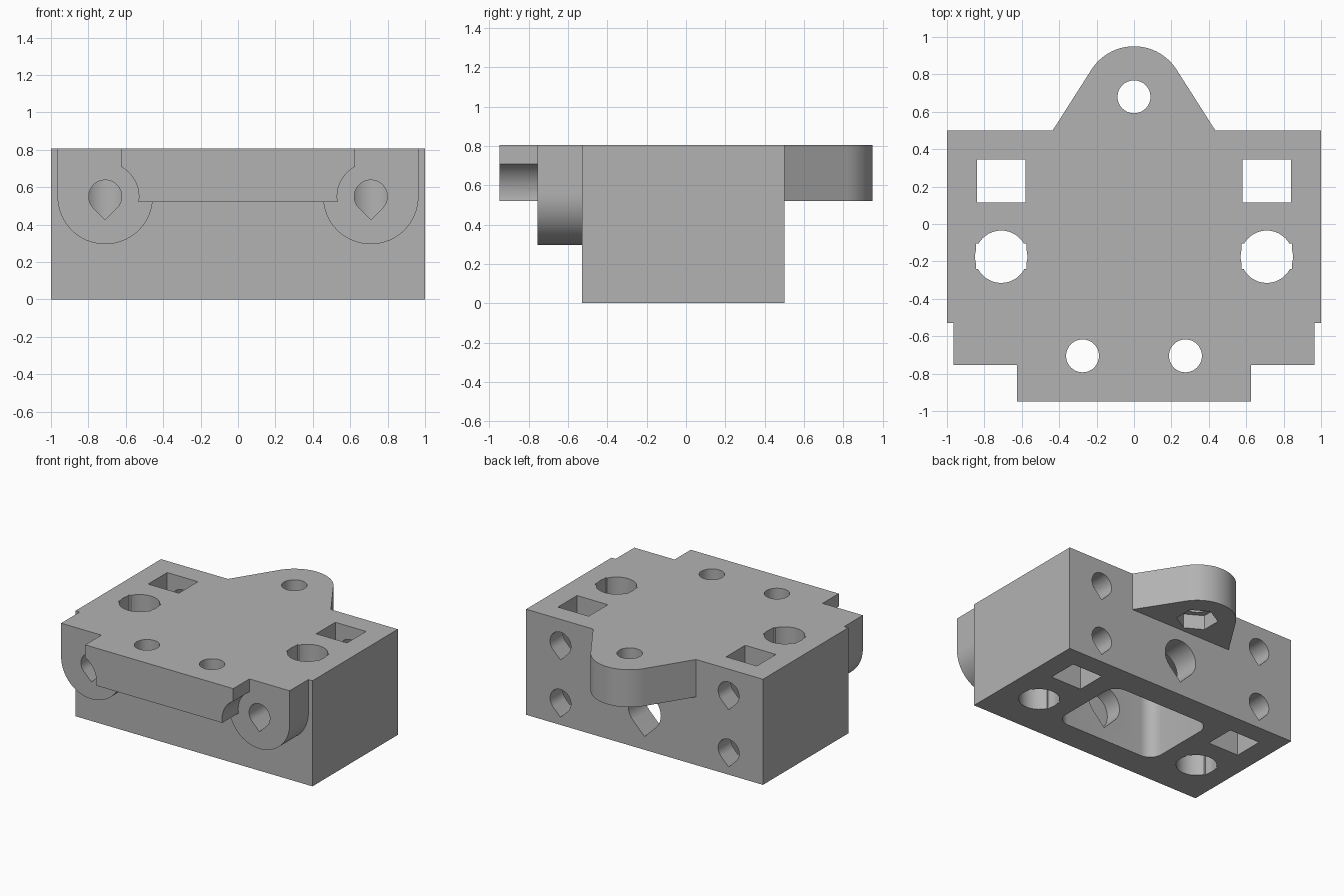
import bpy, bmesh
from math import sin, cos, pi, radians
from mathutils import Vector

cube = bpy.data.objects.get("Cube")
if cube:
    bpy.data.objects.remove(cube, do_unlink=True)

TOP = 0.806
SHELF = 0.52          # underside of the front plate and rear lug
SCREW = 0.088
BOSS = (0.71, 0.55)   # x, z of the front bosses
LUG_Y = 0.68
FRONT = -0.95

grey = bpy.data.materials.new("plastic_grey")
grey.use_nodes = True
grey.diffuse_color = (0.45, 0.45, 0.45, 1)
grey.node_tree.nodes["Principled BSDF"].inputs["Base Color"].default_value = grey.diffuse_color


def arc(cx, cy, r, start=0, end=360, steps=48):
    """Points on an arc; a full circle drops its repeated end point."""
    count = steps if end - start == 360 else steps + 1
    angles = [radians(start + (end - start) * i / steps) for i in range(count)]
    return [(cx + r * cos(a), cy + r * sin(a)) for a in angles]


def rect(x0, x1, y0, y1):
    return [(x0, y0), (x1, y0), (x1, y1), (x0, y1)]


def teardrop(cx, cz, r):
    return arc(cx, cz, r, -45, 225) + [(cx, cz - r * 2 ** 0.5)]


def prism(name, points, low, high, axis="z"):
    """Extrude a profile along z, or an x-z profile along y."""
    place = (lambda a, b: (a, b, low)) if axis == "z" else (lambda a, b: (a, low, b))
    step = Vector((0, 0, high - low)) if axis == "z" else Vector((0, high - low, 0))
    bm = bmesh.new()
    face = bm.faces.new([bm.verts.new(place(a, b)) for a, b in points])
    new = bmesh.ops.extrude_face_region(bm, geom=[face])["geom"]
    bmesh.ops.translate(bm, vec=step, verts=[v for v in new if isinstance(v, bmesh.types.BMVert)])
    bmesh.ops.recalc_face_normals(bm, faces=bm.faces)
    mesh = bpy.data.meshes.new(name)
    bm.to_mesh(mesh)
    bm.free()
    mesh.materials.append(grey)
    obj = bpy.data.objects.new(name, mesh)
    bpy.context.collection.objects.link(obj)
    return obj


def combine(target, other, operation):
    mod = target.modifiers.new(other.name, "BOOLEAN")
    mod.operation = operation
    mod.solver = "EXACT"
    mod.object = other
    bpy.context.view_layer.objects.active = target
    bpy.ops.object.modifier_apply(modifier=mod.name)
    bpy.data.objects.remove(other, do_unlink=True)


# Main block
block = prism("carriage_block", rect(-1, 1, -0.53, 0.5), 0, TOP)


def add(*args):
    combine(block, prism(*args), "UNION")


def cut(*args):
    combine(block, prism(*args), "DIFFERENCE")


# Front plate, relieved around the screw heads
plate = prism("front_plate", rect(-0.625, 0.625, SHELF, TOP), FRONT, -0.4, "y")
for side in (-1, 1):
    relief = prism("head_relief", arc(side * BOSS[0], BOSS[1], 0.18), -1.1, -0.755, "y")
    combine(plate, relief, "DIFFERENCE")
combine(block, plate, "UNION")

# Round-bottomed front bosses
for side in (-1, 1):
    x, z = side * BOSS[0], BOSS[1]
    profile = arc(x, z, 0.255, 180, 360) + [(x + 0.255, TOP), (x - 0.255, TOP)]
    add("front_boss", profile, -0.755, -0.45, "y")

# Rounded rear lug with tangent sides
lug = arc(0, LUG_Y, 0.27, 32.5, 147.5) + [(-0.435, 0.5), (-0.435, 0.4), (0.435, 0.4), (0.435, 0.5)]
add("rear_lug", lug, SHELF, TOP)

# Rounded pocket in the underside
pocket = []
for cx, cy, start in ((0.33, 0.2, 0), (-0.33, 0.2, 90), (-0.33, -0.22, 180), (0.33, -0.22, 270)):
    pocket += arc(cx, cy, 0.1, start, start + 90, 10)
cut("belly_pocket", pocket, -0.1, 0.55)

# Central rod bore, closed at the front
cut("rod_bore", teardrop(0, 0.295, 0.137), -0.45, 0.7, "y")

# Side bores, nut slots and horizontal screw holes
for side in (-1, 1):
    x = side * BOSS[0]
    cut("vertical_bore", arc(x, -0.175, 0.14), -0.1, 1)
    cut("bore_key", rect(x - 0.135, x + 0.135, -0.24, -0.105), -0.1, 1)
    cut("nut_slot", rect(x - 0.13, x + 0.13, 0.115, 0.345), -0.1, 1)
    cut("front_screw_hole", teardrop(x, BOSS[1], SCREW), -1.1, -0.175, "y")
    for z in (0.183, 0.62):
        cut("rear_screw_hole", teardrop(x, z, SCREW), 0.2, 0.7, "y")

# Vertical screw holes with hexagonal nut recesses below
for x, y in ((0, LUG_Y), (-0.275, -0.705), (0.275, -0.705)):
    cut("clamp_hole", arc(x, y, SCREW), 0.4, 1)
cut("nut_recess", arc(0, LUG_Y, 0.145, 30, 390, 6), 0.45, 0.63)

# Smooth the curved walls, keep the edges crisp
bpy.ops.object.select_all(action="DESELECT")
block.select_set(True)
bpy.context.view_layer.objects.active = block
bpy.ops.object.shade_smooth_by_angle(angle=radians(30))
